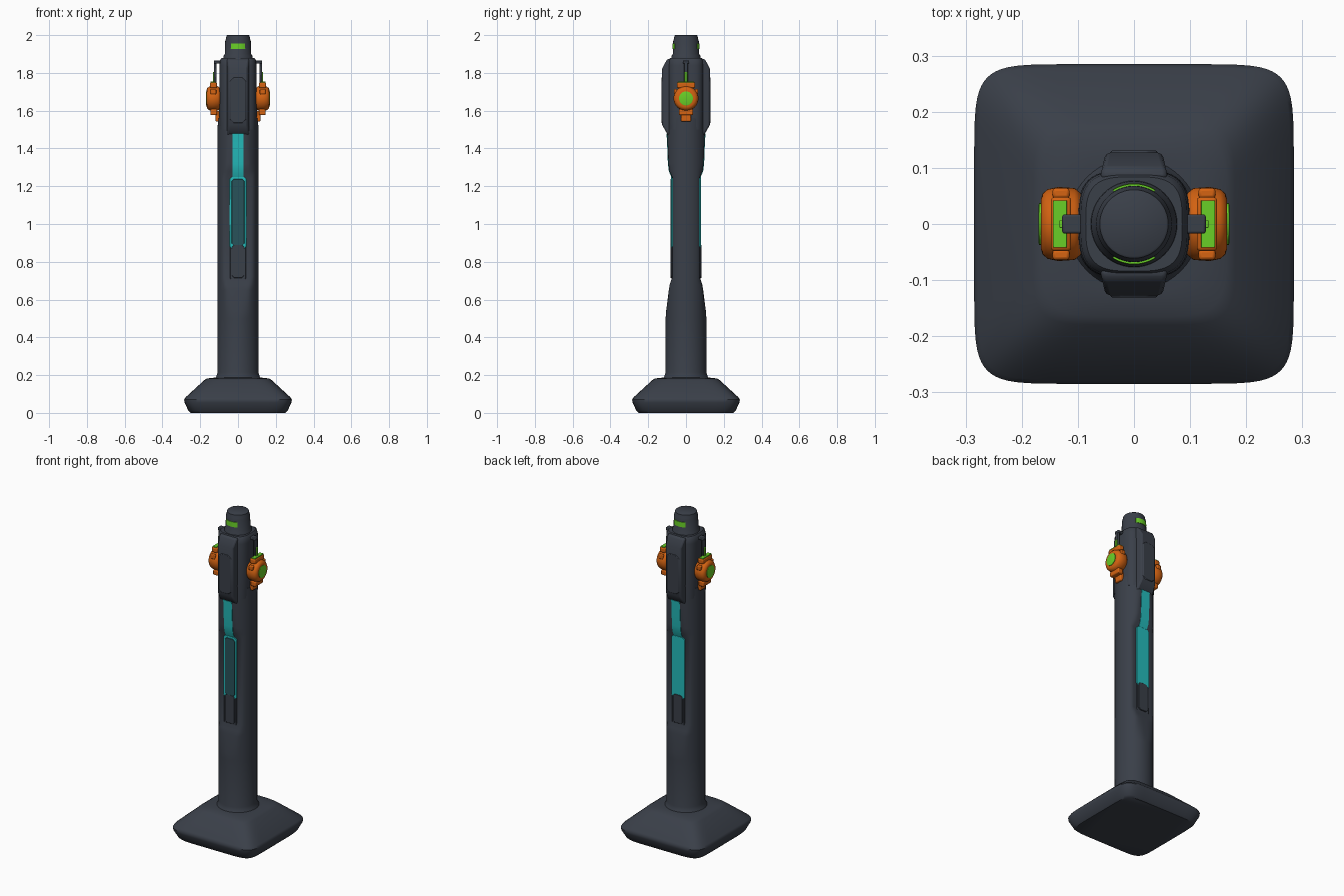
import bpy, bmesh, math
from mathutils import Vector

if "Cube" in bpy.data.objects:
    bpy.data.objects.remove(bpy.data.objects["Cube"])


def mat(name, col):
    m = bpy.data.materials.new(name)
    m.diffuse_color = (*col, 1)
    m.use_nodes = True
    m.node_tree.nodes["Principled BSDF"].inputs["Base Color"].default_value = m.diffuse_color
    return m


DARK = mat("charcoal", (0.042, 0.050, 0.066))
CYAN = mat("cyan glow", (0.018, 0.50, 0.50))
TEAL = mat("dark teal glass", (0.022, 0.085, 0.10))
ORANGE = mat("orange", (0.66, 0.125, 0.006))
GREEN = mat("lime green", (0.14, 0.62, 0.02))


def finish(name, bm, material, bevel=0, angle=35, segs=2):
    bmesh.ops.recalc_face_normals(bm, faces=bm.faces)
    me = bpy.data.meshes.new(name)
    bm.to_mesh(me)
    bm.free()
    ob = bpy.data.objects.new(name, me)
    bpy.context.collection.objects.link(ob)
    me.materials.append(material)
    if bevel:
        b = ob.modifiers.new("bevel", 'BEVEL')
        b.width, b.segments, b.limit_method = bevel, segs, 'ANGLE'
    bpy.ops.object.select_all(action='DESELECT')
    ob.select_set(True)
    bpy.context.view_layer.objects.active = ob
    bpy.ops.object.shade_smooth_by_angle(angle=math.radians(angle))
    return ob


def loft(name, rings, material, **kw):
    """Skin a list of equal-length point rings and cap both ends."""
    bm = bmesh.new()
    vs = [[bm.verts.new(p) for p in r] for r in rings]
    n = len(rings[0])
    for a, b in zip(vs, vs[1:]):
        for i in range(n):
            bm.faces.new((a[i], a[(i + 1) % n], b[(i + 1) % n], b[i]))
    bm.faces.new(vs[0])
    bm.faces.new(vs[-1])
    return finish(name, bm, material, **kw)


def oval(a, b, z, e=2.0, n=48, clamp=9):
    """Superellipse ring at height z, optionally flattened front and back."""
    pts = []
    for i in range(n):
        t = 2 * math.pi * i / n
        c, s = math.cos(t), math.sin(t)
        x = a * math.copysign(abs(c) ** (2 / e), c)
        y = b * math.copysign(abs(s) ** (2 / e), s)
        pts.append((x, max(-clamp, min(clamp, y)), z))
    return pts


def box(name, c, s, material, **kw):
    bm = bmesh.new()
    bmesh.ops.create_cube(bm, size=1)
    for v in bm.verts:
        v.co = Vector(c) + Vector((v.co.x * s[0], v.co.y * s[1], v.co.z * s[2]))
    return finish(name, bm, material, **kw)


def panel(name, side, w, z0, z1, y0, y1, material, cut=0.012, bevel=0.002):
    """Vertical plate with clipped corners on the front (-1) or back (1)."""
    o = [(-w + cut, z0), (w - cut, z0), (w, z0 + cut), (w, z1 - cut),
         (w - cut, z1), (-w + cut, z1), (-w, z1 - cut), (-w, z0 + cut)]
    return loft(name, [[(x, side * y, z) for x, z in o] for y in (y0, y1)],
                material, bevel=bevel)


def drum(name, s, prof, material, z=1.665, n=40):
    """Round part turned about the x axis; prof holds (x, radius)."""
    rings = [[(s * x, r * math.cos(2 * math.pi * i / n), z + r * math.sin(2 * math.pi * i / n))
              for i in range(n)] for x, r in prof]
    return loft(name, rings, material, angle=40)


# Foot: rounded square pyramid
loft("foot", [oval(h, h, z, e, 64) for h, z, e in
              [(.252, 0, 8), (.262, .01, 8), (.283, .055, 8), (.285, .07, 8), (.278, .082, 8),
               (.18, .172, 6), (.165, .182, 5), (.12, .187, 3)]], DARK, angle=40)

# Column: round post with flattened waist
WAIST = [(.50, .108), (.54, .105), (.65, .091), (.68, .086), (.72, .072), (1.24, .071),
         (1.28, .088), (1.32, .093), (1.40, .096), (1.50, .101)]
rings = [oval(.122, .122, .18), oval(.114, .114, .195), oval(.108, .108, .215)]
rings += [oval(.108, .108, z, clamp=d) for z, d in WAIST]
rings += [oval(.106, .102, 1.56, 2.3)]
loft("column", rings, DARK, angle=30)

# Head: rounded square block
loft("head", [oval(a, b, z, 3.4) for a, b, z in
              [(.098, .094, 1.50), (.100, .096, 1.58), (.098, .095, 1.84),
               (.095, .092, 1.868), (.086, .084, 1.88)]], DARK)

# Top cap
loft("cap", [oval(r, r, z) for r, z in
             [(.078, 1.87), (.076, 1.89), (.070, 1.90), (.0675, 1.97), (.064, 1.98),
              (.061, 1.997), (.057, 2.0)]], DARK, angle=40)

for side, tag in ((-1, "front"), (1, "back")):
    # Head armour plate, chamfered at both ends
    outl = [(.08, 1.46), (.10, 1.478), (.127, 1.525), (.127, 1.822), (.10, 1.872), (.08, 1.876)]
    bm = bmesh.new()
    L, R = [[bm.verts.new((k * (.061 - (y - .08) * .22), side * y, z)) for y, z in outl]
            for k in (-1, 1)]
    bm.faces.new(L)
    bm.faces.new(R)
    for i in range(6):
        j = (i + 1) % 6
        bm.faces.new((L[i], L[j], R[j], R[i]))
    finish(tag + "_head_plate", bm, DARK, bevel=.008)
    panel(tag + "_head_inset", side, .042, 1.535, 1.775, .12, .131, DARK, .018, .004)

    # Cyan strip above the slot, following the waist
    path = [(y + .003, z) for z, y in WAIST if 1.23 < z < 1.45] + [(.103, 1.478)]
    loft(tag + "_light_strip",
         [[(-.029, side * y, z), (.029, side * y, z), (.029, side * (y - .006), z),
           (-.029, side * (y - .006), z)] for y, z in path], CYAN)

    # Slot: dark lower part, lit upper part
    panel(tag + "_slot", side, .042, .70, 1.24, .066, .076, DARK)
    panel(tag + "_slot_light", side, .045, .87, 1.25, .070, .079, CYAN)
    if side < 0:
        panel("front_slot_glass", side, .034, .885, 1.238, .075, .082, TEAL)
    panel(tag + "_slot_cover", side, .033, .715, .89, .072, .0825, DARK)

    # Curved green marker on the cap
    arc = [math.radians(a) for a in range(58, 123, 8)]
    loft(tag + "_cap_marker",
         [[(r * math.cos(a), side * r * math.sin(a), z)
           for r, z in ((.066, 1.926), (.0725, 1.926), (.0715, 1.956), (.066, 1.956))]
          for a in arc], GREEN)

for s, tag in ((-1, "left"), (1, "right")):
    # Hanging bracket
    box(tag + "_bracket_arm", (s * .105, 0, 1.858), (.046, .034, .016), DARK, bevel=.004)
    box(tag + "_bracket_drop", (s * .120, 0, 1.805), (.014, .022, .115), DARK, bevel=.004)
    box(tag + "_bracket_clip", (s * .128, 0, 1.775), (.010, .014, .06), GREEN, bevel=.002)

    # Orange lamp drum, clamps and lens
    drum(tag + "_lamp", s, [(.090, .040), (.096, .056), (.106, .064), (.135, .066),
                            (.154, .062), (.163, .054), (.166, .044)], ORANGE)
    drum(tag + "_lens", s, [(.160, .037), (.169, .037), (.170, .034)], GREEN)
    box(tag + "_lamp_top_clamp", (s * .130, 0, 1.735), (.036, .096, .030), ORANGE, bevel=.006)
    box(tag + "_lamp_top_light", (s * .132, 0, 1.751), (.025, .084, .008), GREEN, bevel=.001)
    box(tag + "_lamp_lower_clamp", (s * .128, 0, 1.592), (.036, .076, .032), ORANGE, bevel=.006)
    box(tag + "_lamp_foot", (s * .104, 0, 1.570), (.030, .052, .056), ORANGE, bevel=.006)
    for k in (-1, 1):
        box(tag + "_lamp_lug", (s * .130, k * .055, 1.700), (.030, .018, .028), ORANGE, bevel=.005)
